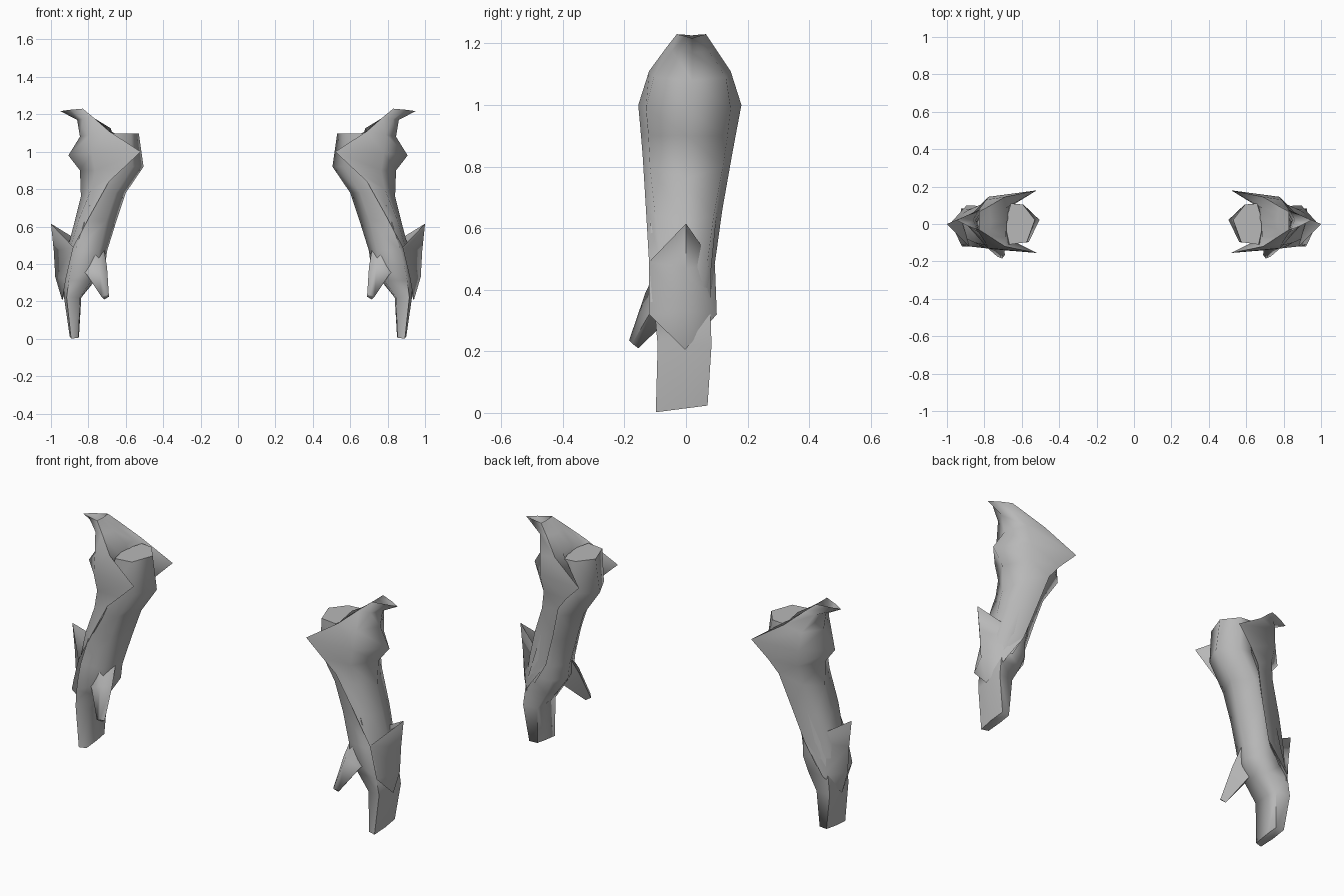
import bpy, bmesh, math

grey = bpy.data.materials.new("mid grey")
grey.diffuse_color = (0.48, 0.48, 0.48, 1)


def loft(name, rows, closed=True, caps=(True, True), angle=80):
    """Bridge rows of points into a skin, then mirror it across x."""
    bm = bmesh.new()
    rings = [[bm.verts.new(p) for p in row] for row in rows]
    n = len(rings[0])
    for a, b in zip(rings, rings[1:]):
        for i in range(n if closed else n - 1):
            j = (i + 1) % n
            bm.faces.new((a[i], a[j], b[j], b[i]))
    if closed and caps[0]:
        bm.faces.new(rings[0][::-1])
    if closed and caps[1]:
        bm.faces.new(rings[-1])
    bmesh.ops.remove_doubles(bm, verts=bm.verts, dist=0.0005)
    bmesh.ops.recalc_face_normals(bm, faces=bm.faces)
    mesh = bpy.data.meshes.new(name)
    bm.to_mesh(mesh)
    bm.free()
    mesh.materials.append(grey)
    ob = bpy.data.objects.new(name, mesh)
    bpy.context.collection.objects.link(ob)
    bpy.ops.object.select_all(action='DESELECT')
    ob.select_set(True)
    bpy.context.view_layer.objects.active = ob
    bpy.ops.object.shade_smooth_by_angle(angle=math.radians(angle))
    mod = ob.modifiers.new("mirror", 'MIRROR')
    mod.use_mirror_merge = False
    return ob


def section(x0, x1, y0, y1, z, tilt=0.0, box=0.0):
    """Six-sided section with an inner ridge; box squares off the back."""
    ym, w, d = (y0 + y1) / 2, x1 - x0, y1 - y0
    pts = [(x0, y0 + .6 * d), (x0 + (.27 - .2 * box) * w, y0 + .06 * d),
           (x0 + .85 * w, y0), (x1, ym), (x0 + (.8 + .15 * box) * w, y1),
           (x0 + (.4 - .35 * box) * w, y1 - .03 * d)]
    return [(x, y, z + tilt * (y - ym)) for x, y in pts]


# Arm running from the shoulder stub to the blunt hand
loft("arm", [
    section(.53, .69, -.11, .11, 1.097),
    section(.505, .72, -.11, .11, .92),
    section(.60, .80, -.115, .115, .78),
    section(.65, .85, -.115, .098, .63),
    section(.70, .90, -.115, .082, .47, 0, .3),
    section(.71, .92, -.11, .08, .39, 0, .5),
    section(.765, .93, -.10, .08, .31, 0, .7),
    section(.838, .93, -.092, .083, .22, 0, 1),
    section(.85, .90, -.098, .07, .013, .13, 1),
])

# Thumb, rooted inside the forearm
loft("thumb", [
    [(.72, -.02, .50), (.79, -.07, .52), (.86, -.07, .40), (.80, .00, .36)],
    [(.70, -.085, .38), (.74, -.132, .39), (.81, -.105, .345), (.77, -.03, .33)],
    [(.69, -.165, .225), (.705, -.185, .235), (.73, -.175, .225), (.715, -.155, .21)],
])

# Shoulder shell: each row is front rim, front side, outer ridge, back side, back rim
shell = [
    [(.83, -.03, 1.23), (.90, -.004, 1.224), (.95, .02, 1.217), (.90, .042, 1.224), (.83, .065, 1.23)],
    [(.775, -.065, 1.185), (.83, -.045, 1.175), (.86, .02, 1.17), (.83, .075, 1.175), (.775, .095, 1.185)],
    [(.69, -.12, 1.11), (.79, -.105, 1.09), (.845, .02, 1.08), (.79, .13, 1.09), (.69, .145, 1.11)],
    [(.52, -.155, 1.0), (.78, -.13, .99), (.907, .01, .98), (.78, .145, .99), (.52, .18, 1.0)],
    [(.615, -.147, .91), (.765, -.122, .90), (.845, .005, .90), (.765, .135, .90), (.61, .163, .91)],
    [(.69, -.141, .84), (.785, -.117, .80), (.84, 0, .76), (.785, .12, .80), (.665, .15, .84)],
    [(.79, -.13, .66), (.85, -.10, .64), (.875, 0, .62), (.85, .09, .64), (.72, .118, .66)],
    [(.88, -.12, .49), (.895, -.08, .49), (.91, 0, .49), (.895, .07, .49), (.78, .093, .48)],
    [(.915, -.115, .36), (.925, -.06, .36), (.935, 0, .36), (.925, .05, .36), (.85, .09, .36)],
]
loft("shoulder_shell", shell, closed=False, angle=120)

# Lining closing the shell between its rims, down to the stub
loft("shell_lining", [
    [shell[0][0], (.83, .0, 1.228), (.83, .018, 1.226), (.83, .036, 1.228), shell[0][4]],
    [shell[1][0], (.77, -.03, 1.18), (.765, .015, 1.175), (.77, .06, 1.18), shell[1][4]],
    [shell[2][0], (.685, -.07, 1.115), (.68, .01, 1.125), (.685, .085, 1.115), shell[2][4]],
    [shell[3][0], (.65, -.09, 1.0), (.68, .01, 1.0), (.65, .10, 1.0), shell[3][4]],
    [shell[4][0], (.67, -.09, .91), (.70, .01, .90), (.67, .10, .91), shell[4][4]],
    [shell[5][0], (.72, -.09, .82), (.74, .01, .80), (.72, .09, .82), shell[5][4]],
    [shell[6][0], (.80, -.08, .65), (.81, 0, .65), (.78, .07, .65), shell[6][4]],
], closed=False)

# Pointed elbow plate, a bent diamond with a hollow inner side
loft("elbow_plate", [
    [(1.0, 0, .615)] * 4,
    [(.88, -.12, .49), (.985, 0, .47), (.78, .094, .48), (.915, 0, .50)],
    [(.92, -.12, .32), (.977, 0, .33), (.895, .10, .32), (.93, 0, .33)],
    [(.94, -.003, .205)] * 4,
], caps=(False, False), angle=90)
